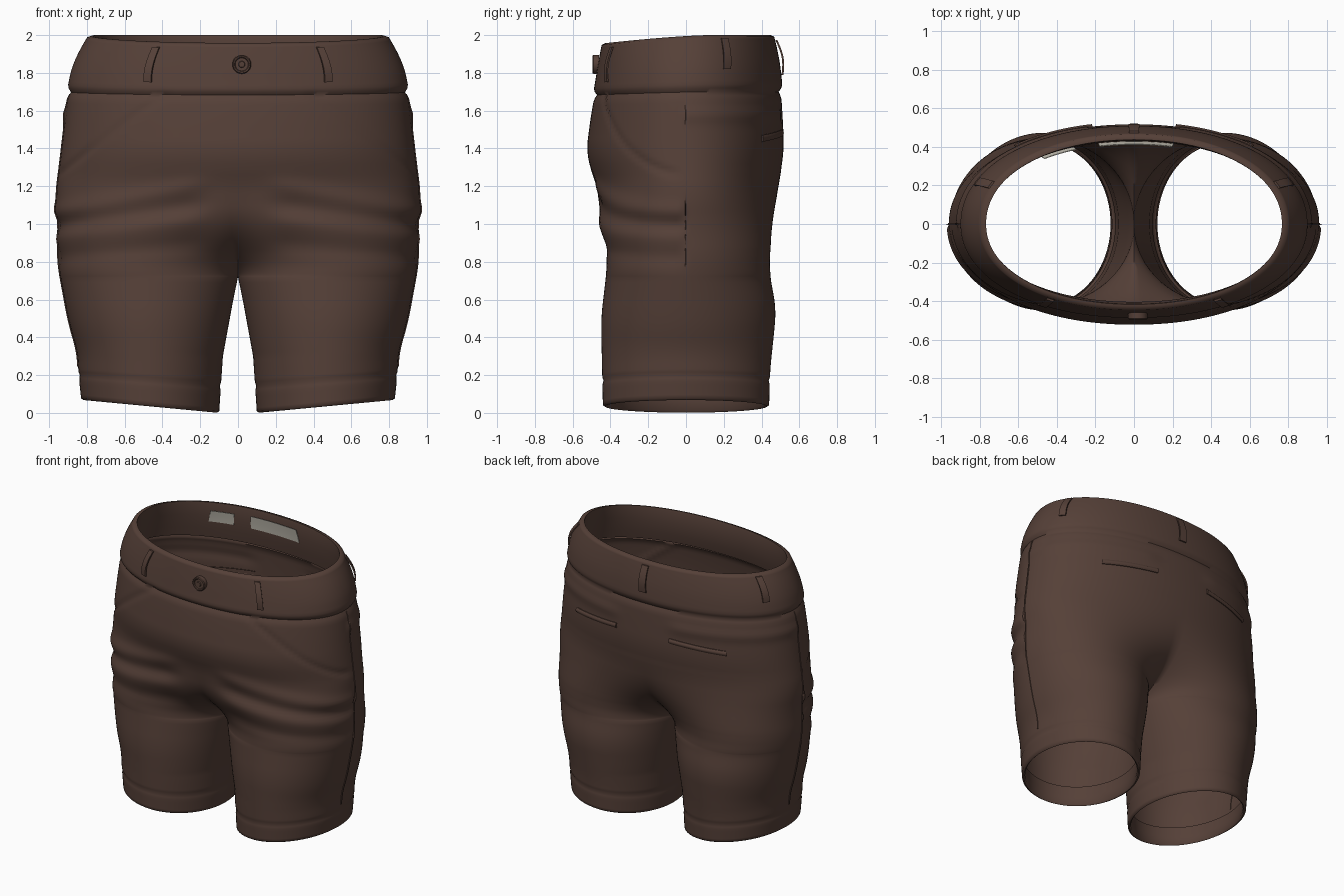
import bpy, bmesh, math
from mathutils import Vector

if "Cube" in bpy.data.objects:
    bpy.data.objects.remove(bpy.data.objects["Cube"])

CROTCH = 0.72
# silhouette tables: (height, size)
WIDTH = [(0, .83), (.15, .845), (.3, .85), (.5, .90), (.8, .955), (1, .95), (1.15, .965),
         (1.3, .945), (1.6, .91), (1.75, .89), (1.87, .86), (2.0, .785)]
FRONT = [(0, .44), (.5, .45), (.8, .415), (1, .455), (1.18, .465), (1.37, .53), (1.6, .50),
         (1.75, .475), (1.9, .455), (2.0, .435)]
BACK = [(0, .44), (.2, .445), (.55, .478), (.75, .44), (1, .455), (1.2, .49), (1.4, .52),
        (1.6, .51), (1.8, .495), (1.9, .48), (2.0, .455)]
INNER = [(0, .10), (.3, .08), (.6, .025), (CROTCH, 0), (2, 0)]


def material(name, rgb):
    m = bpy.data.materials.new(name)
    m.diffuse_color = (*rgb, 1)
    m.use_nodes = True
    m.node_tree.nodes["Principled BSDF"].inputs["Base Color"].default_value = m.diffuse_color
    return m


BROWN = material("brown_cloth", (.091, .051, .039))
LABEL = material("pale_label", (.62, .59, .51))


def lerp(table, z):
    z = min(max(z, table[0][0]), table[-1][0])
    for (a, va), (b, vb) in zip(table, table[1:]):
        if z <= b:
            return va + (vb - va) * (z - a) / (b - a)


def smooth(table, z):
    r = min(.07, z, 2 - z)
    return sum(lerp(table, z + r * k / 3) for k in range(-3, 4)) / 7


def step(a, b, v):
    v = min(max((v - a) / (b - a), 0), 1)
    return v * v * (3 - 2 * v)


def bump(v, width):
    return math.exp(-(v / width) ** 2)


def sgn_pow(v, p):
    return math.copysign(abs(v) ** p, v)


def relief(x, y, z):
    """Cloth folds, pocket edges and seams as a height over the base shape."""
    x = abs(x)
    h = .010 * step(1.705, 1.725, z) - .012 * bump(z - 1.70, .02)     # waistband edge
    h -= .007 * bump(z - .14, .012)                                   # hem stitch
    if y < 0:
        side = step(.1, .3, x)
        h += .014 * side * bump(z - (1.24 - .18 * x), .045)           # thigh folds
        h -= .016 * side * bump(z - (1.13 - .15 * x), .045)
        h += .010 * side * bump(z - (1.04 - .10 * x), .05)
        h -= .012 * side * bump(z - (.92 - .10 * x), .05)
        line = z - (1.70 - .78 * (x - .39))                           # slant pocket
        h -= .010 * step(.36, .42, x) * bump(line, .018) * step(.0, .1, -y)
    else:
        h += .010 * step(.15, .3, x) * bump(z - 1.58, .04)
    return h


def surface(t, z, inset=0.0, lift=0.0):
    """Point on one half: t runs inseam, front, outside, back, inseam."""
    X, xi = smooth(WIDTH, z) - inset, lerp(INNER, z) + inset * (z < CROTCH)
    yf, yb = smooth(FRONT, z) - inset, smooth(BACK, z) - inset
    s = min(max((z - CROTCH) / .58, 0), 1)
    w = (1 - (1 - s) ** 2) ** .7

    def section(t):
        a, b = math.pi * (2 * t - 1), math.pi * (t - .5)
        lx, ly = (X + xi) / 2 + (X - xi) / 2 * math.cos(a), math.sin(a)
        hx, hy = X * sgn_pow(math.cos(b), .95), sgn_pow(math.sin(b), .95)
        n = ((1 - w) * math.cos(a) + w * math.cos(b), (1 - w) * math.sin(a) + w * math.sin(b))
        return lx + (hx - lx) * w, ly + (hy - ly) * w, n

    x, y, n = section(t)
    if 0 < w < 1:
        y /= max(abs(section(k / 40)[1]) for k in range(1, 20))
    y *= yf if y < 0 else yb
    h = lift + (relief(x, y, z) if inset == 0 else 0)
    x, y = x + n[0] * h, y + n[1] * h
    if z >= CROTCH and t in (0, 1):
        x = 0
    # slanted leg opening and dipped front waist
    zz = z + .07 * (1 - step(0, .5, z)) * (abs(x) - .1) / .74
    zz -= .045 * step(1.5, 2, z) * (max(.12 - y, 0) / .57) ** 1.4
    return Vector((x, y, zz))


def finish(name, bm, mat, angle=40):
    me = bpy.data.meshes.new(name)
    bm.to_mesh(me)
    bm.free()
    ob = bpy.data.objects.new(name, me)
    bpy.context.collection.objects.link(ob)
    me.materials.append(mat)
    bpy.ops.object.select_all(action='DESELECT')
    ob.select_set(True)
    bpy.context.view_layer.objects.active = ob
    bpy.ops.object.shade_smooth_by_angle(angle=math.radians(angle))
    return ob


# cloth shell with a turned-in hem and waistband
rows = [(.15, .022), (.08, .022), (.01, .022), (.0, .012)]
rows += [(.008 + .0195 * k, 0) for k in range(37)]
rows += [(CROTCH + d, 0) for d in (.012, .002, 0, .003, .01)][2:]
rows += [(.74 + .02 * k, 0) for k in range(63)]
rows += [(1.992, 0), (2.0, .008), (2.0, .018), (1.985, .025), (1.9, .05), (1.8, .055), (1.73, .05)]
rows = [r for i, r in enumerate(rows) if not (r[1] == 0 and .705 < r[0] < CROTCH)]
COLS = 80
bm = bmesh.new()
for side in (1, -1):
    grid = []
    for z, inset in rows:
        ring = []
        for k in range(COLS + 1):
            p = surface(k / COLS, z, inset)
            ring.append(bm.verts.new((p.x * side, p.y, p.z)))
        grid.append(ring)
    for lo, hi in zip(grid, grid[1:]):
        for k in range(COLS):
            f = [lo[k], lo[k + 1], hi[k + 1], hi[k]]
            bm.faces.new(f if side == 1 else f[::-1])
bmesh.ops.remove_doubles(bm, verts=bm.verts, dist=.0004)
bmesh.ops.dissolve_degenerate(bm, edges=bm.edges, dist=.0001)
finish("shorts_cloth", bm, BROWN, 60)


def t_at(x, z, front):
    """Ring parameter of a sideways position on the upper body."""
    a = math.acos(max(-1, min(1, x / smooth(WIDTH, z))))
    return .5 + (-a if front else a) / math.pi


def plate(name, t0, t1, z0, z1, lift, thick, mat=BROWN, bow=0.0, mirror=False, cols=4, rws=10, sag=0.0):
    """Thin pad that follows the cloth, optionally bowed outward."""
    bm = bmesh.new()
    for side in ((1, -1) if mirror else (1,)):
        layers = []
        for base in (lift, lift + thick):
            g = []
            for j in range(rws + 1):
                v = j / rws
                z = z0 + (z1 - z0) * v
                off = base + bow * math.sin(math.pi * v)
                row = []
                for i in range(cols + 1):
                    u = i / cols
                    p = surface(t0 + (t1 - t0) * u, z + sag * u, 0, off)
                    row.append(bm.verts.new((p.x * side, p.y, p.z)))
                g.append(row)
            layers.append(g)
        a, b = layers
        for g in layers:
            for j in range(rws):
                for i in range(cols):
                    bm.faces.new((g[j][i], g[j][i + 1], g[j + 1][i + 1], g[j + 1][i]))
        edge = [(0, i) for i in range(cols)] + [(j, cols) for j in range(rws)]
        edge += [(rws, i) for i in range(cols, 0, -1)] + [(j, 0) for j in range(rws, 0, -1)]
        for (j, i), (m, n) in zip(edge, edge[1:] + edge[:1]):
            bm.faces.new((a[j][i], a[m][n], b[m][n], b[j][i]))
    bmesh.ops.recalc_face_normals(bm, faces=bm.faces)
    return finish(name, bm, mat)


# belt loops
def loop(name, t, z0, z1, half, mirror):
    plate(name, t - half, t + half, z0, z1, .001, .01, bow=.014, mirror=mirror)


loop("front_belt_loops", t_at(.44, 1.87, True), 1.775, 1.975, .0085, True)
loop("side_belt_loops", .635, 1.82, 1.985, .013, True)
loop("back_belt_loop", 1.0, 1.79, 1.975, .0085, False)

# back pocket welts
plate("back_pocket_welts", t_at(.60, 1.45, False), t_at(.2, 1.45, False), 1.435, 1.47, -.004, .010,
      bow=.008, mirror=True, cols=16, rws=6, sag=.03)

# raised side seams
plate("side_seams", .498, .502, .2, 1.69, -.004, .009, mirror=True, cols=2, rws=60)

# labels inside the back waistband
plate("wide_label", t_at(.2, 1.92, False), t_at(-.18, 1.92, False), 1.855, 1.955, -.066, .004, LABEL,
      cols=12, rws=4)
plate("small_label", t_at(-.31, 1.92, False), t_at(-.49, 1.92, False), 1.855, 1.945, -.066, .004, LABEL,
      cols=8, rws=4)

# waist button: turned profile with raised rim and centre stud
bm = bmesh.new()
profile = [(.050, -.02), (.050, .010), (.045, .016), (.038, .014), (.034, .008), (.018, .008),
           (.015, .013), (.006, .013)]
rings = [[bm.verts.new((.02 + r * math.cos(k * math.pi / 16), -.480 - d,
                        1.845 + r * math.sin(k * math.pi / 16))) for k in range(32)] for r, d in profile]
for a, b in zip(rings, rings[1:]):
    for k in range(32):
        bm.faces.new((a[k], a[(k + 1) % 32], b[(k + 1) % 32], b[k]))
bm.faces.new(rings[-1])
bm.faces.new(rings[0][::-1])
bmesh.ops.recalc_face_normals(bm, faces=bm.faces)
finish("waist_button", bm, BROWN, 30)
